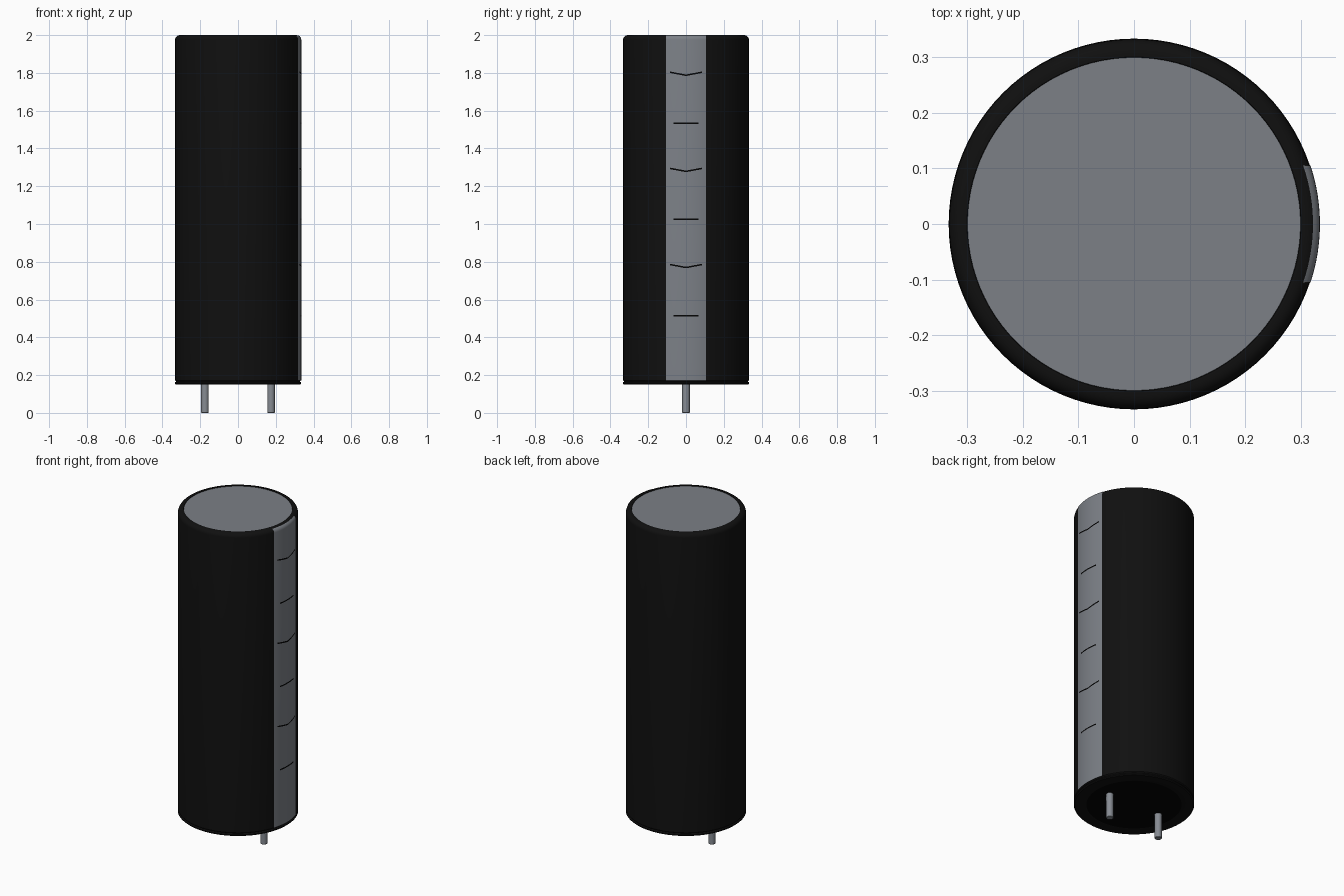
import bpy, bmesh, math

cube = bpy.data.objects.get("Cube")
if cube:
    bpy.data.objects.remove(cube)


def material(name, color):
    m = bpy.data.materials.new(name)
    m.use_nodes = True
    m.diffuse_color = (*color, 1)
    m.node_tree.nodes["Principled BSDF"].inputs["Base Color"].default_value = (*color, 1)
    return m


BLACK = material("sleeve black", (0.005, 0.005, 0.005))
RUBBER = material("rubber black", (0.001, 0.001, 0.001))
GREY = material("stripe grey", (0.20, 0.215, 0.24))
METAL = material("aluminium grey", (0.20, 0.215, 0.24))
LEAD = material("lead grey", (0.24, 0.26, 0.29))

R = 0.333       # sleeve radius
BOTTOM = 0.15   # underside of the can


def finish(name, bm, mat):
    bmesh.ops.recalc_face_normals(bm, faces=bm.faces)
    mesh = bpy.data.meshes.new(name)
    bm.to_mesh(mesh)
    bm.free()
    mesh.materials.append(mat)
    obj = bpy.data.objects.new(name, mesh)
    bpy.context.collection.objects.link(obj)
    bpy.ops.object.select_all(action="DESELECT")
    obj.select_set(True)
    bpy.context.view_layer.objects.active = obj
    bpy.ops.object.shade_smooth_by_angle(angle=math.radians(35))
    return obj


def lathe(name, profile, mat, center=(0, 0), steps=96):
    """Spin (radius, height) points about a vertical axis."""
    bm = bmesh.new()
    verts = [bm.verts.new((center[0] + r, center[1], z)) for r, z in profile]
    edges = [bm.edges.new(pair) for pair in zip(verts, verts[1:])]
    bmesh.ops.spin(bm, geom=verts + edges, cent=(*center, 0), axis=(0, 0, 1),
                   angle=math.tau, steps=steps, use_duplicate=False)
    bmesh.ops.remove_doubles(bm, verts=bm.verts, dist=1e-5)
    return finish(name, bm, mat)


def ribbon(name, rows, mat):
    """Curved sheet: each row is a list of (radius, y, z) on the can's +x side."""
    bm = bmesh.new()
    grid = [[bm.verts.new((math.sqrt(r * r - y * y), y, z)) for r, y, z in row]
            for row in rows]
    for a, b in zip(grid, grid[1:]):
        for i in range(len(a) - 1):
            bm.faces.new((a[i], a[i + 1], b[i + 1], b[i]))
    obj = finish(name, bm, mat)
    # make sure the sheet faces outwards
    if obj.data.polygons[0].normal.x < 0:
        obj.data.flip_normals()
    return obj


# Shrink sleeve with rounded shoulder, rolled lower bead and folded-in rims
shoulder = [(R - 0.025 + 0.025 * math.cos(a), 1.975 + 0.025 * math.sin(a))
            for a in (math.radians(15 * i) for i in range(7))]
lathe("sleeve", [(0.264, BOTTOM + 0.001), (0.268, BOTTOM), (R - 0.005, BOTTOM),
                 (R + 0.001, BOTTOM + 0.005), (R + 0.001, BOTTOM + 0.011),
                 (R - 0.005, BOTTOM + 0.016), (R, BOTTOM + 0.022)]
      + shoulder + [(0.301, 2.0), (0.30, 1.997)], BLACK)

# Aluminium lid and rubber base plug
lathe("top_lid", [(0, 1.997), (0.302, 1.997)], METAL)
plug = lathe("base_plug", [(0, BOTTOM + 0.002), (0.266, BOTTOM + 0.002)], RUBBER)
if plug.data.polygons[0].normal.z > 0:
    plug.data.flip_normals()
lid = bpy.data.objects["top_lid"]
if lid.data.polygons[0].normal.z < 0:
    lid.data.flip_normals()


# Polarity stripe wrapping over the shoulder
def across(half, n=16):
    return [half * (2 * i / n - 1) for i in range(n + 1)]


stripe_path = [(R + 0.002, 0.172)] + [(r + 0.002, z + 0.001) for r, z in shoulder[:5]]
ribbon("polarity_stripe", [[(r, y, z) for y in across(0.105)] for r, z in stripe_path], GREY)

# Minus marks: shallow chevrons alternating with straight dashes
for i in range(6):
    z = 0.515 + 0.2545 * i
    half, rise = (0.085, 0.016) if i % 2 else (0.065, 0)
    ribbon(f"polarity_mark_{i + 1}",
           [[(R + 0.0035, y, z + d + rise * abs(y) / half) for y in across(half)]
            for d in (-0.004, 0.004)], RUBBER)

# Wire leads
for side, x in (("right", -0.175), ("left", 0.175)):
    lathe(f"{side}_lead", [(0, 0), (0.018, 0), (0.02, 0.002), (0.02, 0.16), (0, 0.16)],
          LEAD, (x, 0), 24)
